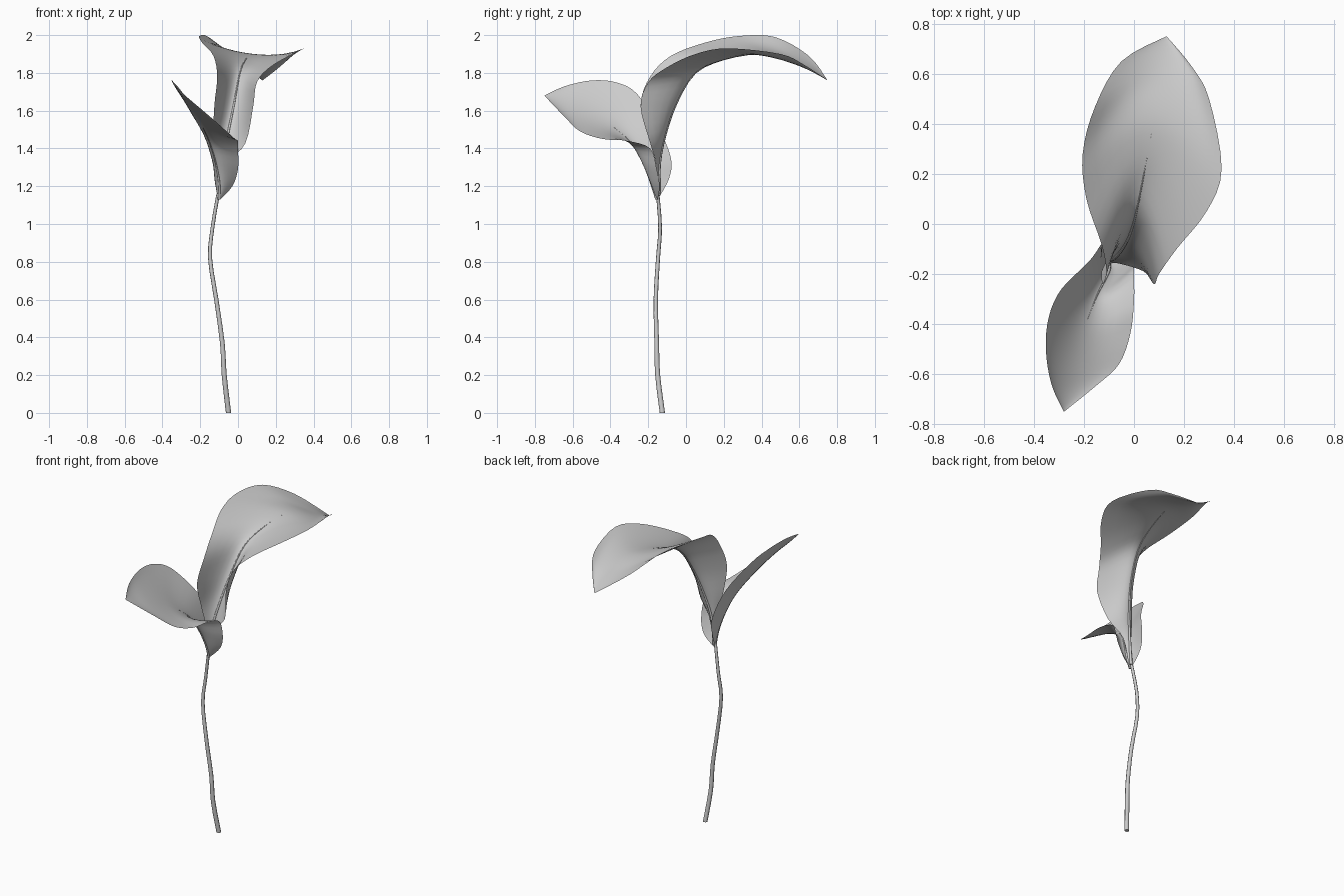
import bpy, bmesh
from mathutils import Vector

if "Cube" in bpy.data.objects:
    bpy.data.objects.remove(bpy.data.objects["Cube"])


def spline(pts, sub):
    """Smooth path through the given points."""
    p = [Vector(q) for q in pts]
    p = [p[0]] + p + [p[-1]]
    out = []
    for i in range(1, len(p) - 2):
        a, b, c, d = p[i - 1:i + 3]
        for k in range(sub):
            t = k / sub
            out.append(0.5 * (2 * b + (c - a) * t + (2 * a - 5 * b + 4 * c - d) * t * t
                              + (3 * b - a - 3 * c + d) * t ** 3))
    return out + [p[-1]]


def tube(name, pts, r0, r1, sub=3, sides=8):
    """Tapered round stalk along a path."""
    path = spline(pts, sub)
    bm = bmesh.new()
    n = len(path)
    rings = []
    for i, q in enumerate(path):
        d = (path[min(i + 1, n - 1)] - path[max(i - 1, 0)]).normalized()
        if i == 0:
            d = Vector((0, 0, 1))
        u = d.cross(Vector((1, 0, 0))).normalized()
        v = d.cross(u)
        r = r0 + (r1 - r0) * i / (n - 1)
        from_angle = [6.28318 * k / sides for k in range(sides)]
        rings.append([bm.verts.new(q + r * (u * math.cos(a) + v * math.sin(a)))
                      for a in from_angle])
    for a, b in zip(rings, rings[1:]):
        for k in range(sides):
            m = (k + 1) % sides
            bm.faces.new((a[k], a[m], b[m], b[k]))
    bm.faces.new(rings[0][::-1])
    bm.faces.new(rings[-1])
    finish(bm, name)


def leaf(name, left, mid, right, sub=4, across=12):
    """Channelled blade spanned between left edge, midrib and right edge."""
    bm = bmesh.new()
    rows = []
    for a, b, c in zip(spline(left, sub), spline(mid, sub), spline(right, sub)):
        row = []
        for k in range(across + 1):
            t = 2 * k / across - 1
            row.append(bm.verts.new(a * (t * (t - 1) / 2) + b * (1 - t * t) + c * (t * (t + 1) / 2)))
        rows.append(row)
    for a, b in zip(rows, rows[1:]):
        for k in range(across):
            bm.faces.new((a[k], a[k + 1], b[k + 1], b[k]))
    bmesh.ops.remove_doubles(bm, verts=bm.verts, dist=0.0005)
    finish(bm, name, False)


def finish(bm, name, solid=True):
    if solid:
        bmesh.ops.recalc_face_normals(bm, faces=bm.faces)
    for f in bm.faces:
        f.smooth = len(f.verts) < 5
    me = bpy.data.meshes.new(name)
    bm.to_mesh(me)
    bm.free()
    bpy.context.collection.objects.link(bpy.data.objects.new(name, me))


import math

# Main stem
tube("stem", [(-.05, -.125, 0), (-.073, -.15, .2), (-.083, -.155, .37), (-.115, -.16, .6),
              (-.148, -.148, .82), (-.135, -.137, .98), (-.105, -.15, 1.16)], .014, .009)

# Large arching leaf
big_mid = [(-.1, -.145, 1.15), (-.085, -.14, 1.32), (-.055, -.11, 1.47), (-.02, -.05, 1.64),
           (.01, .05, 1.8), (.04, .2, 1.87), (.07, .36, 1.9), (.09, .47, 1.89),
           (.105, .58, 1.85), (.12, .67, 1.81), (.13, .75, 1.76)]
big_left = [(-.11, -.155, 1.15), (-.11, -.16, 1.3), (-.13, -.19, 1.46), (-.125, -.24, 1.63),
            (-.11, -.19, 1.78), (-.13, -.08, 1.89), (-.19, .1, 1.96), (-.205, .28, 1.995),
            (-.155, .47, 1.99), (-.05, .65, 1.89), (.13, .75, 1.76)]
big_right = [(-.09, -.155, 1.15), (-.05, -.16, 1.32), (.04, -.19, 1.43), (.08, -.24, 1.62),
             (.1, -.2, 1.75), (.17, -.1, 1.83), (.29, .05, 1.9), (.35, .22, 1.93),
             (.3, .5, 1.9), (.23, .63, 1.84), (.13, .75, 1.76)]
leaf("large_leaf", big_left, big_mid, big_right)
tube("large_leaf_midrib", big_mid[:7], .009, .001)

# Small forward leaf, wrapped round the stem at its base
small_mid = [(-.1, -.155, 1.13), (-.1, -.185, 1.22), (-.12, -.23, 1.33), (-.15, -.29, 1.43),
             (-.185, -.38, 1.51), (-.215, -.48, 1.57), (-.245, -.58, 1.62),
             (-.265, -.67, 1.65), (-.28, -.75, 1.68)]
small_left = [(-.105, -.15, 1.13), (-.125, -.09, 1.24), (-.13, -.08, 1.35), (-.18, -.15, 1.52),
              (-.29, -.26, 1.69), (-.34, -.37, 1.75), (-.352, -.5, 1.76),
              (-.33, -.64, 1.73), (-.28, -.75, 1.68)]
small_right = [(-.095, -.15, 1.13), (-.03, -.14, 1.2), (0, -.155, 1.29), (0, -.19, 1.4),
               (0, -.31, 1.44), (-.015, -.44, 1.45), (-.06, -.56, 1.49),
               (-.15, -.645, 1.57), (-.28, -.75, 1.68)]
leaf("small_leaf", small_left, small_mid, small_right)
tube("small_leaf_midrib", small_mid[:5], .008, .001)
